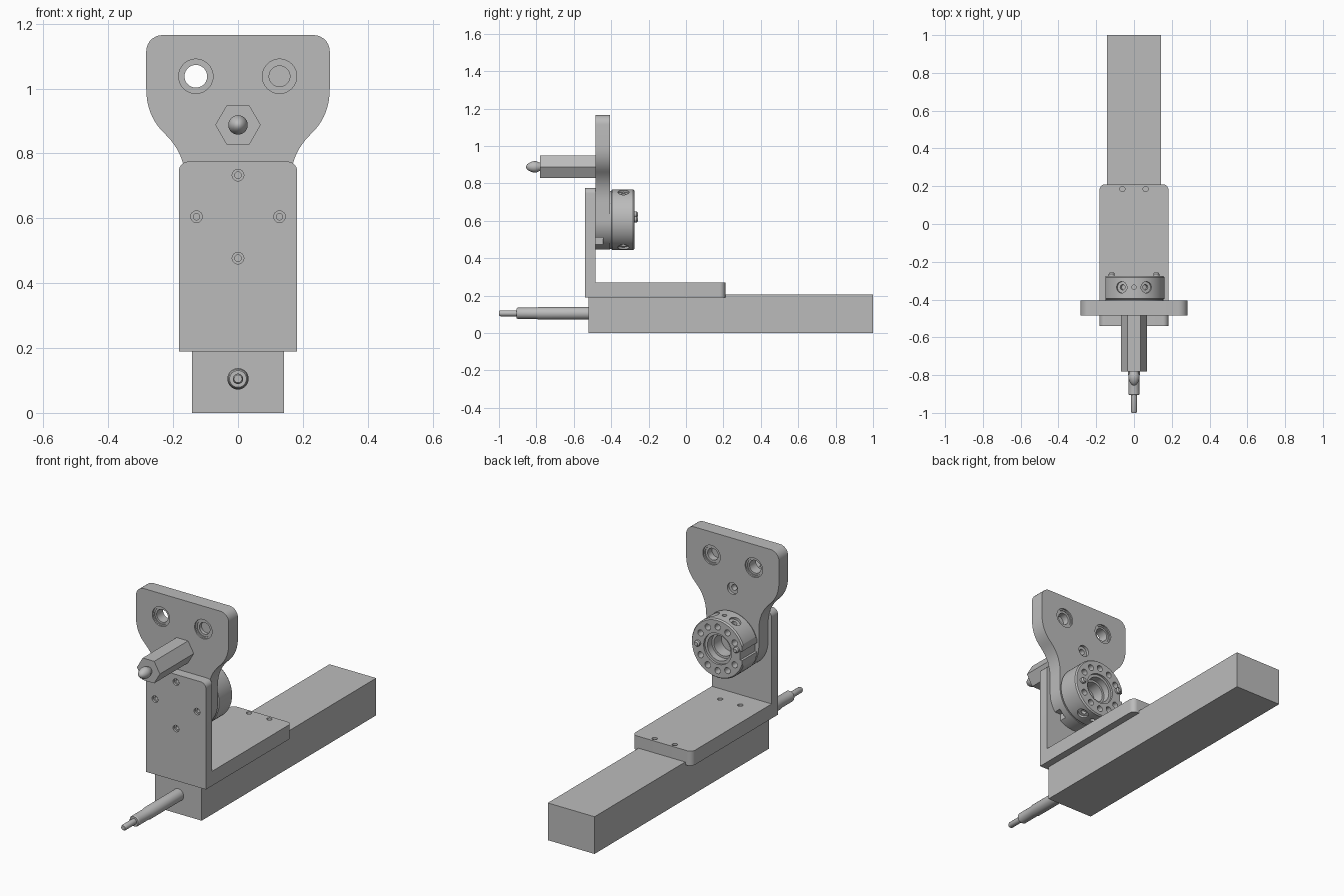
import bpy, bmesh, math
from mathutils import Vector
from mathutils.geometry import interpolate_bezier

cube = bpy.data.objects.get("Cube")
if cube:
    bpy.data.objects.remove(cube, do_unlink=True)

grey = bpy.data.materials.new("plain grey")
grey.use_nodes = True
grey.diffuse_color = (0.5, 0.5, 0.5, 1)
for node in grey.node_tree.nodes:
    if node.type == 'BSDF_PRINCIPLED':
        node.inputs["Base Color"].default_value = grey.diffuse_color

FRONT, BACK, UP = Vector((0, -1, 0)), Vector((0, 1, 0)), Vector((0, 0, 1))


def finish(name, bm):
    bmesh.ops.recalc_face_normals(bm, faces=bm.faces)
    mesh = bpy.data.meshes.new(name)
    bm.to_mesh(mesh)
    bm.free()
    mesh.materials.append(grey)
    obj = bpy.data.objects.new(name, mesh)
    bpy.context.collection.objects.link(obj)
    return obj


def lathe(name, profile, origin, axis, sides=40):
    """Solid turned from (radius, height) pairs along an axis."""
    bm = bmesh.new()
    turn = axis.to_track_quat('Z', 'Y')
    rings = []
    for r, h in profile:
        ring = []
        for i in range(sides):
            a = math.tau * i / sides
            p = Vector((r * math.cos(a), r * math.sin(a), h))
            ring.append(bm.verts.new(turn @ p + Vector(origin)))
        rings.append(ring)
    for low, high in zip(rings, rings[1:]):
        for i in range(sides):
            j = (i + 1) % sides
            bm.faces.new((low[i], low[j], high[j], high[i]))
    bm.faces.new(rings[0])
    bm.faces.new(rings[-1])
    return finish(name, bm)


def prism(name, start, offset, rounded=None, radius=0.03):
    """Extrude an outline; round the edges for which the rule holds."""
    bm = bmesh.new()
    face = bm.faces.new([bm.verts.new(p) for p in start])
    grown = bmesh.ops.extrude_face_region(bm, geom=[face], use_keep_orig=True)
    moved = [g for g in grown["geom"] if isinstance(g, bmesh.types.BMVert)]
    bmesh.ops.translate(bm, verts=moved, vec=offset)
    if rounded:
        edges = [e for e in bm.edges if rounded(*(v.co for v in e.verts))]
        bmesh.ops.bevel(bm, geom=edges, offset=radius, segments=7,
                        profile=0.5, affect='EDGES')
    return finish(name, bm)


def box(name, low, high):
    (x, y, z), (u, v, w) = low, high
    return prism(name, [(x, y, z), (u, y, z), (u, v, z), (x, v, z)], (0, 0, w - z))


def cut(obj, tool):
    tool.hide_render = True
    mod = obj.modifiers.new("cut", 'BOOLEAN')
    mod.operation = 'DIFFERENCE'
    mod.solver = 'EXACT'
    mod.object = tool
    bpy.context.view_layer.objects.active = obj
    bpy.ops.object.modifier_apply(modifier=mod.name)
    bpy.data.objects.remove(tool, do_unlink=True)


def bore(obj, origin, axis, steps, sides=24):
    """Stepped hole: steps are (radius, depth) pairs from the surface inward."""
    profile, depth = [(steps[0][0], 0.02)], 0
    for i, (r, d) in enumerate(steps):
        if i:
            profile.append((r, -depth))
        profile.append((r, -d))
        depth = d
    cut(obj, lathe("cutter", profile, origin, axis, sides))


# Long beam
box("beam", (-0.1425, -0.52, 0), (0.1425, 1, 0.205))

# Angle bracket with rounded outer corners
W = 0.1825
outline = [(-0.54, 0.19), (0.21, 0.19), (0.21, 0.27),
           (-0.485, 0.27), (-0.485, 0.775), (-0.54, 0.775)]
bracket = prism("angle_bracket", [(-W, y, z) for y, z in outline], (2 * W, 0, 0),
                lambda a, b: abs(a.x - b.x) < 0.001
                and (min(a.z, b.z) > 0.77 or min(a.y, b.y) > 0.2))
HUB_Z = 0.605
for i in range(4):
    a = i * math.pi / 2
    bore(bracket, (0.128 * math.cos(a), -0.54, HUB_Z + 0.128 * math.sin(a)), FRONT,
         [(0.018, 0.012), (0.01, 0.045)])
for x in (-0.062, 0.062):
    for y in (-0.385, 0.185):
        bore(bracket, (x, y, 0.27), UP, [(0.014, 0.05)])

# Swing plate: round foot, waisted neck, wide head
foot = [(0.16 * math.sin(t), HUB_Z - 0.16 * math.cos(t))
        for t in (math.pi / 2 * i / 14 for i in range(1, 15))]
waist = interpolate_bezier(Vector((0.16, 0.7)), Vector((0.16, 0.79)),
                           Vector((0.2, 0.835)), Vector((0.225, 0.86)), 10)
shoulder = interpolate_bezier(Vector((0.225, 0.86)), Vector((0.262, 0.895)),
                              Vector((0.283, 0.94)), Vector((0.283, 1.0)), 10)
half = foot + [tuple(p)[:2] for p in waist + shoulder[1:]] + [(0.283, 1.165)]
loop = [(0, HUB_Z - 0.16)] + half + [(-x, z) for x, z in reversed(half)]
plate = prism("swing_plate", [(x, -0.485, z) for x, z in loop], (0, 0.08, 0),
              lambda a, b: abs(a.y - b.y) > 0.01 and min(a.z, b.z) > 1.16, 0.05)
for x, r in ((-0.13, 0.035), (0.128, 0.032)):
    for y, side in ((-0.485, FRONT), (-0.405, BACK)):
        bore(plate, (x, y, 1.038), side,
             [(0.053, 0.008), (0.045, 0.012), (r, 0.05)], 40)
bore(plate, (0, -0.405, 0.888), BACK, [(0.032, 0.015), (0.016, 0.05)])
cut(plate, box("cutter", (0.09, -0.5, 0.44), (0.2, -0.445, 0.51)))

# Tool flange hub on the back of the plate
hub = lathe("tool_hub", [(0.155, 0), (0.155, 0.006), (0.162, 0.01), (0.162, 0.122),
                         (0.156, 0.13)], (0, -0.405, HUB_Z), BACK, 64)
bore(hub, (0, -0.275, HUB_Z), BACK, [(0.085, 0.012), (0.07, 0.05), (0.058, 0.115)], 40)
for i in range(12):
    if i % 6:
        a = i * math.pi / 6
        bore(hub, (0.12 * math.cos(a), -0.275, HUB_Z + 0.12 * math.sin(a)), BACK,
             [(0.017, 0.04)], 16)
for up in (1, -1):
    for degrees, steps in ((-24, [(0.03, 0.012), (0.014, 0.03)]), (0, [(0.012, 0.025)]),
                           (24, [(0.03, 0.012), (0.014, 0.03)])):
        a = math.radians(degrees)
        out = Vector((math.sin(a), 0, up * math.cos(a)))
        bore(hub, Vector((0, -0.335, HUB_Z)) + out * 0.16, out, steps)
cut(hub, box("cutter", (-0.2, -0.5, 0.5), (-0.15, -0.2, 0.71)))
cut(hub, box("cutter", (-0.2, -0.5, 0.58), (-0.137, -0.2, 0.63)))

# Locating pins
for name, x, z in (("left_pin", 0.118, 0.607), ("right_pin", -0.118, 0.633)):
    lathe(name, [(0.016, 0), (0.016, 0.036), (0.01, 0.044)],
          (x, -0.3, z), BACK, 20)

# Hexagonal standoff with a rounded tip
lathe("hex_standoff", [(0.07, 0), (0.07, 0.297)], (0, -0.483, 0.888), FRONT, 6)
lathe("standoff_tip", [(0.02, -0.01), (0.024, 0.008), (0.03, 0.02), (0.03, 0.036),
                       (0.026, 0.05), (0.02, 0.062), (0.012, 0.071), (0.004, 0.075)],
      (0, -0.78, 0.888), FRONT, 28)

# Stepped front rod
lathe("front_rod", [(0.033, -0.02), (0.033, 0.27), (0.03, 0.28), (0.03, 0.38),
                    (0.026, 0.386), (0.016, 0.386), (0.016, 0.472), (0.012, 0.48)],
      (0, -0.52, 0.105), FRONT, 32)

# Smooth curved faces, keep the machined edges sharp
for obj in bpy.context.collection.objects:
    obj.select_set(obj.type == 'MESH')
bpy.context.view_layer.objects.active = plate
bpy.ops.object.shade_smooth_by_angle(angle=math.radians(30))
